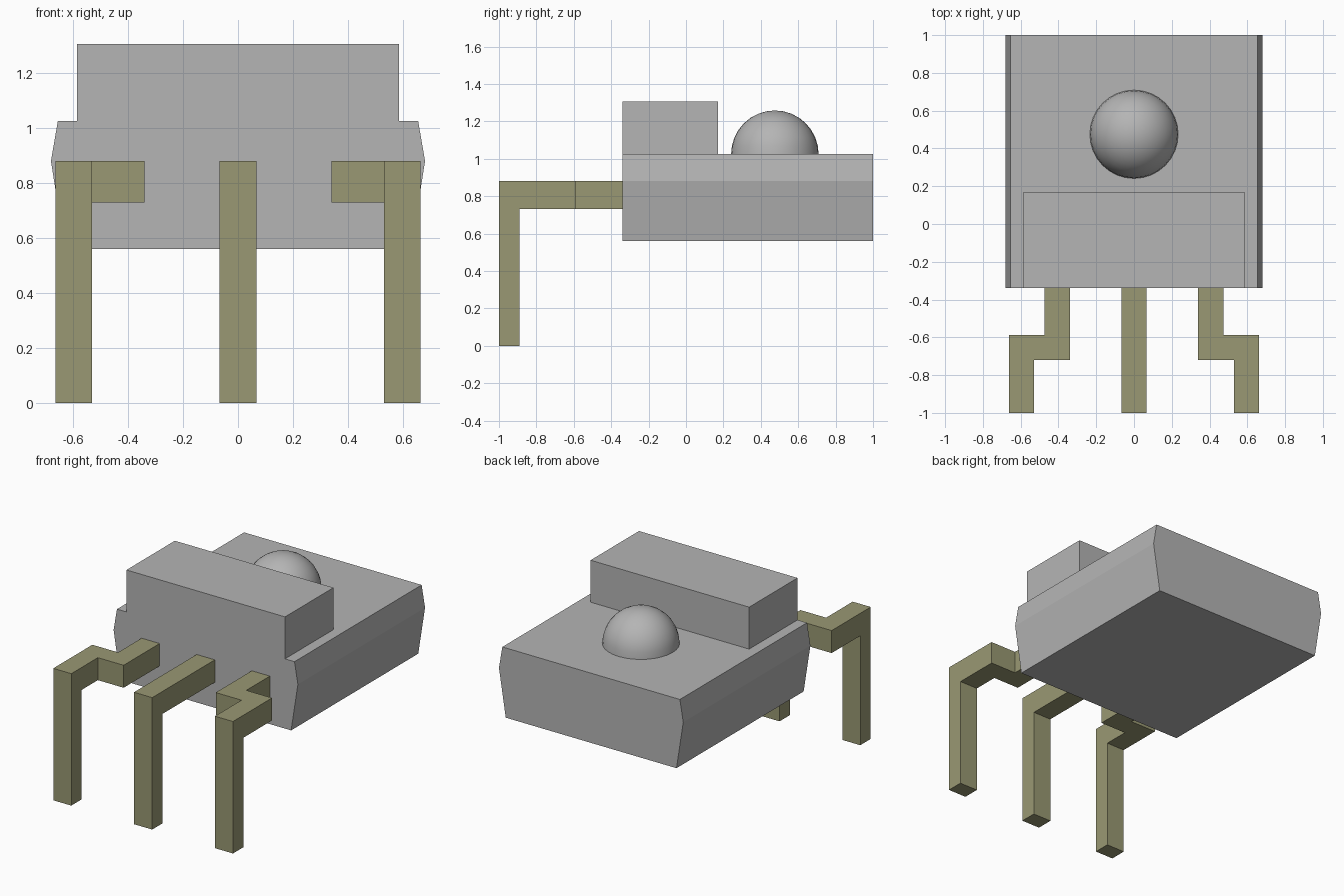
import bpy, bmesh, math
from mathutils import Vector

cube = bpy.data.objects.get("Cube")
if cube:
    bpy.data.objects.remove(cube, do_unlink=True)


def material(name, color):
    m = bpy.data.materials.new(name)
    m.diffuse_color = color
    m.use_nodes = True
    m.node_tree.nodes["Principled BSDF"].inputs["Base Color"].default_value = color
    return m


GREY = material("grey casing", (0.46, 0.46, 0.46, 1))
BRASS = material("dull brass", (0.32, 0.315, 0.172, 1))


def finish(name, bm, mat):
    bmesh.ops.recalc_face_normals(bm, faces=bm.faces)
    mesh = bpy.data.meshes.new(name)
    bm.to_mesh(mesh)
    bm.free()
    mesh.materials.append(mat)
    ob = bpy.data.objects.new(name, mesh)
    bpy.context.collection.objects.link(ob)
    return ob


def extrude(bm, faces, offset):
    res = bmesh.ops.extrude_face_region(bm, geom=faces)
    verts = [g for g in res["geom"] if isinstance(g, bmesh.types.BMVert)]
    bmesh.ops.translate(bm, verts=verts, vec=Vector(offset))


def prism(name, profile, y0, y1, mat):
    """Extrude an x-z profile along y."""
    bm = bmesh.new()
    face = bm.faces.new([bm.verts.new((x, y0, z)) for x, z in profile])
    extrude(bm, [face], (0, y1 - y0, 0))
    return finish(name, bm, mat)


# Casing with bulging sides, and the raised block flush with its front
half = [(0.63, 0.56), (0.68, 0.88), (0.655, 1.025)]
prism("casing", half + [(-x, z) for x, z in reversed(half)], -0.34, 1.0, GREY)
prism("raised_block", [(-0.585, 1.025), (0.585, 1.025), (0.585, 1.305), (-0.585, 1.305)],
      -0.34, 0.17, GREY)

# Dome lens: upper half of a sphere
bm = bmesh.new()
bmesh.ops.create_uvsphere(bm, u_segments=32, v_segments=16, radius=0.234)
bmesh.ops.bisect_plane(bm, geom=bm.verts[:] + bm.edges[:] + bm.faces[:], dist=1e-4,
                       plane_co=(0, 0, 0), plane_no=(0, 0, -1), clear_outer=True)
dome = finish("dome_lens", bm, GREY)
dome.location = (0, 0.475, 1.024)
dome.data.shade_smooth()


def leg(name, plan, side=1):
    """Flat shelf from a plan outline whose first two points end it; the tip bends down."""
    bm = bmesh.new()
    v = [bm.verts.new((side * x, y, 0.73)) for x, y in plan]
    shelf = bm.faces.new(v)
    tip = bm.faces.new([v[1], v[0]] + [bm.verts.new((p.co.x, -1.0, 0.73)) for p in v[:2]])
    extrude(bm, [shelf, tip], (0, 0, 0.15))
    bmesh.ops.recalc_face_normals(bm, faces=bm.faces)
    foot = min(bm.faces, key=lambda f: (round(f.calc_center_median().z, 3),
                                        f.calc_center_median().y))
    res = bmesh.ops.extrude_discrete_faces(bm, faces=[foot])
    # Join the bent part to the shelf with side walls
    low = res["faces"][0]
    top = [Vector(p.co) for p in low.verts]
    for p in low.verts:
        p.co.z = 0
    bottom = list(low.verts)
    upper = [bm.verts.new(c) for c in top]
    for i in range(4):
        j = (i + 1) % 4
        bm.faces.new((bottom[i], bottom[j], upper[j], upper[i]))
    bmesh.ops.remove_doubles(bm, verts=bm.verts, dist=1e-4)
    return finish(name, bm, BRASS)


# Three bent legs: straight centre, stepped outer pair
leg("centre_leg", [(-0.067, -0.89), (0.067, -0.89), (0.067, -0.34), (-0.067, -0.34)])
stepped = [(0.53, -0.89), (0.663, -0.89), (0.663, -0.588), (0.473, -0.588),
           (0.473, -0.34), (0.34, -0.34), (0.34, -0.72), (0.53, -0.72)]
leg("left_leg", stepped)
leg("right_leg", stepped, -1)
